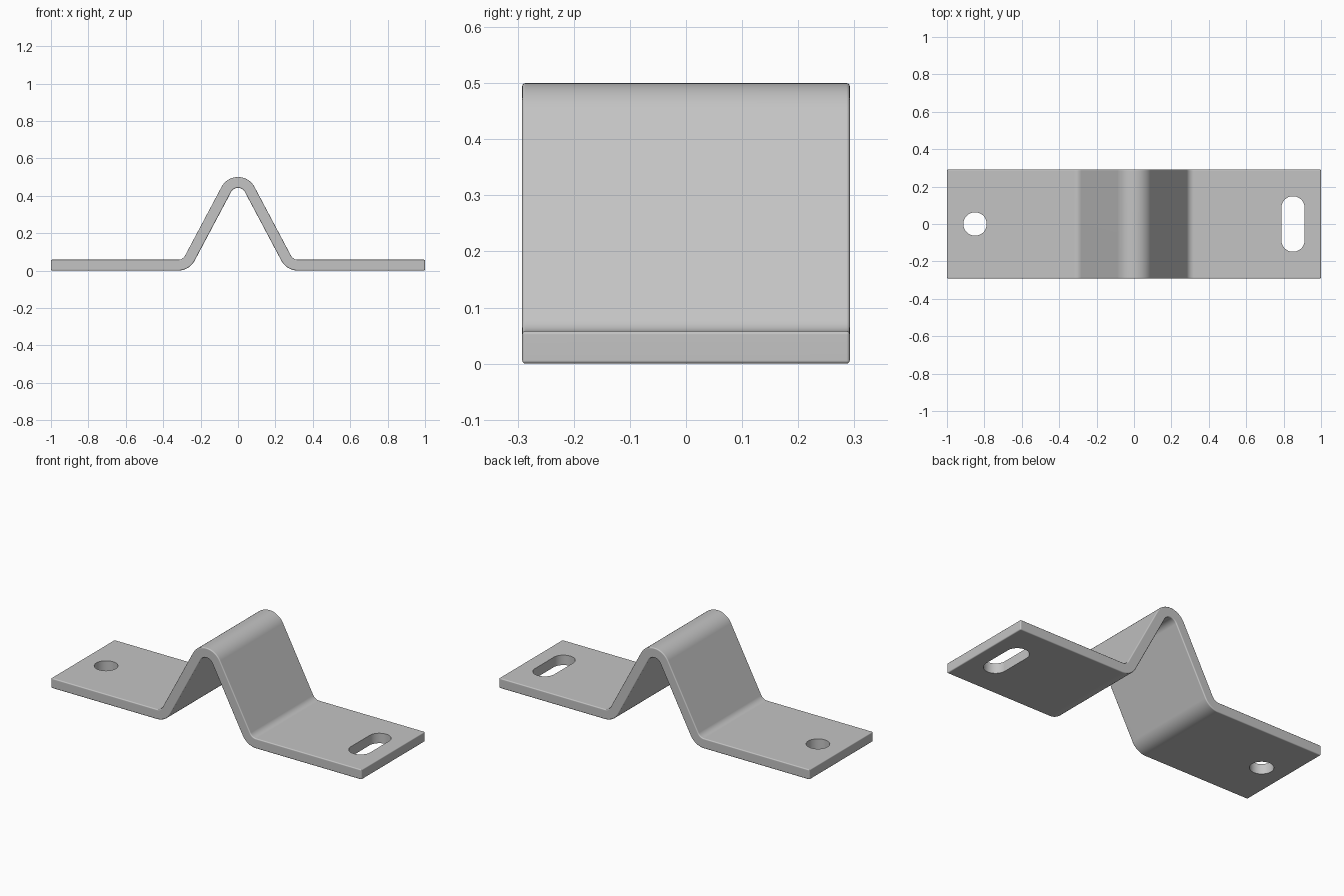
import bpy, bmesh
from math import radians, sin, cos
from mathutils import Vector

if "Cube" in bpy.data.objects:
    bpy.data.objects.remove(bpy.data.objects["Cube"])

LEG = radians(62)            # slope of the raised legs
THICK, R_IN, R_OUT = 0.058, 0.042, 0.1
HALF_Y = 0.292
FOOT_X, CREST_Z, HOLE_X, HOLE_R = 0.32, 0.4, 0.85, 0.0625
STEPS = 16

steel = bpy.data.materials.new("Grey steel")
steel.use_nodes = True
colour = (0.55, 0.55, 0.55, 1)
steel.diffuse_color = colour
steel.node_tree.nodes["Principled BSDF"].inputs["Base Color"].default_value = colour


def prism(name, points, direction, start):
    """Extrude a flat outline of 3D points along a direction."""
    bm = bmesh.new()
    face = bm.faces.new([bm.verts.new(Vector(p) + Vector(start)) for p in points])
    new = bmesh.ops.extrude_face_region(bm, geom=[face])["geom"]
    bmesh.ops.translate(bm, vec=direction,
                        verts=[v for v in new if isinstance(v, bmesh.types.BMVert)])
    bmesh.ops.recalc_face_normals(bm, faces=bm.faces)
    mesh = bpy.data.meshes.new(name)
    bm.to_mesh(mesh)
    bm.free()
    mesh.materials.append(steel)
    obj = bpy.data.objects.new(name, mesh)
    bpy.context.collection.objects.link(obj)
    return obj


def surface(crest_r, foot_r, foot_z):
    """One side of the bent strip, from the left end to the right end."""
    angles = [LEG * i / STEPS for i in range(STEPS + 1)]
    half = [(1, foot_z)]
    half += [(FOOT_X - foot_r * sin(a), R_OUT - foot_r * cos(a)) for a in angles]
    half += [(crest_r * sin(a), CREST_Z + crest_r * cos(a)) for a in reversed(angles)]
    return half + [(-x, z) for x, z in reversed(half[:-1])]


# Bent strip
top = surface(R_OUT, R_IN, THICK)
bottom = surface(R_IN, R_OUT, 0)
outline = [(x, 0, z) for x, z in top + bottom[::-1]]
bracket = prism("bent_bracket", outline, (0, 2 * HALF_Y, 0), (0, -HALF_Y, 0))
bevel = bracket.modifiers.new("Softened edges", "BEVEL")
bevel.width, bevel.segments = 0.006, 3
bevel.limit_method, bevel.angle_limit = "ANGLE", radians(40)

# Round hole and elongated slot
cutters = []
for name, x, reach in (("round_hole_cutter", -HOLE_X, 0), ("slot_cutter", HOLE_X, 0.086)):
    ring = []
    for i in range(48):
        a = radians(7.5 * (i + 0.5))
        shift = reach if sin(a) > 0 else -reach
        ring.append((x + HOLE_R * cos(a), HOLE_R * sin(a) + shift, 0))
    cutter = prism(name, ring, (0, 0, 0.3), (0, 0, -0.1))
    cutter.hide_render = True
    cutters.append(cutter)
    cut = bracket.modifiers.new(name, "BOOLEAN")
    cut.operation, cut.solver, cut.object = "DIFFERENCE", "EXACT", cutter

# Bake the cuts, then shade
bpy.ops.object.select_all(action="DESELECT")
bracket.select_set(True)
bpy.context.view_layer.objects.active = bracket
for mod in list(bracket.modifiers):
    bpy.ops.object.modifier_apply(modifier=mod.name)
for cutter in cutters:
    bpy.data.objects.remove(cutter)
bpy.ops.object.shade_smooth_by_angle(angle=radians(38))
weighted = bracket.modifiers.new("Flat face shading", "WEIGHTED_NORMAL")
weighted.keep_sharp = True
